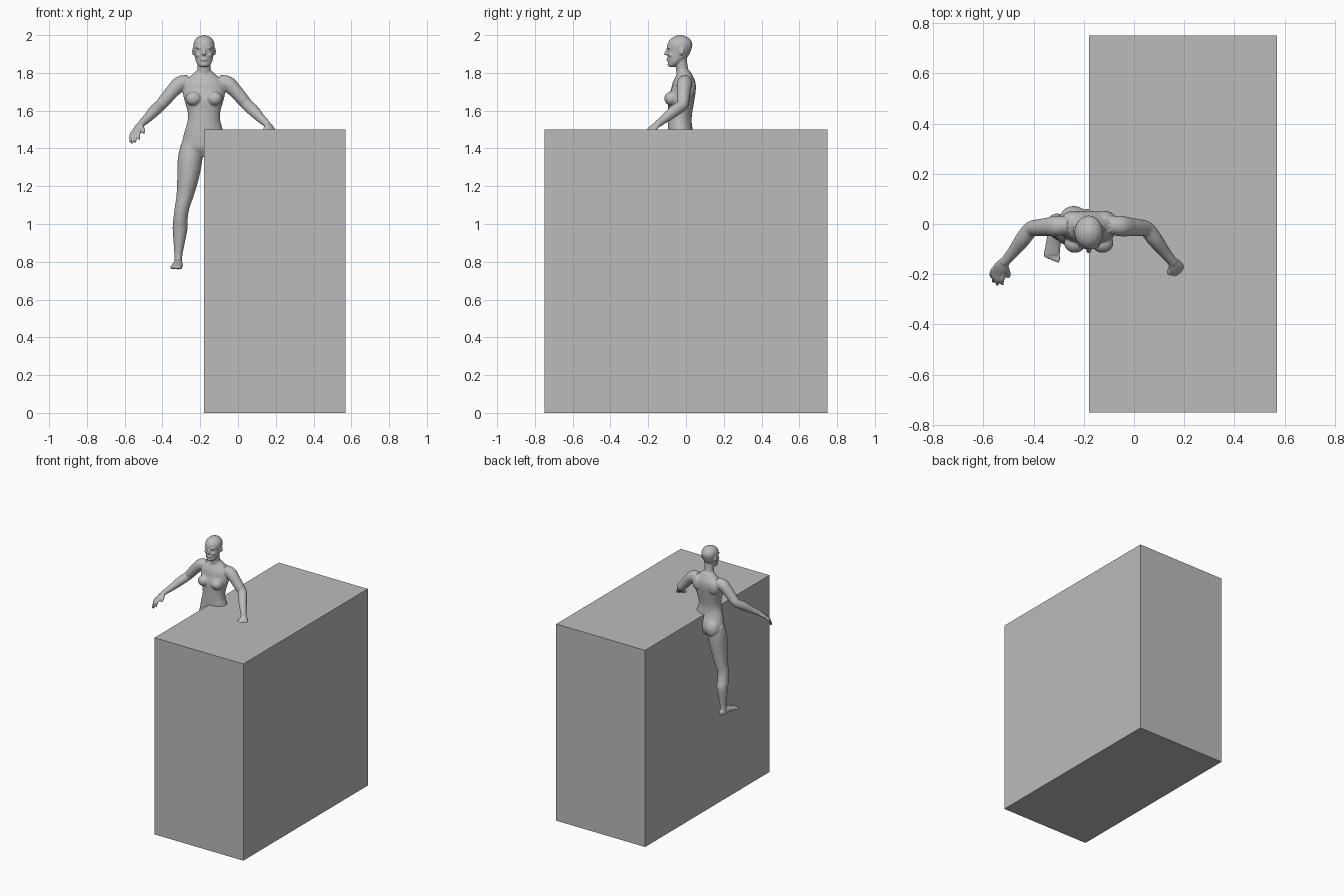
import bpy, bmesh, math
from mathutils import Vector, Matrix

if "Cube" in bpy.data.objects:
    bpy.data.objects.remove(bpy.data.objects["Cube"], do_unlink=True)

MIDLINE = -0.18          # x of the figure's plane of symmetry
RING, STEPS = 20, 4      # loft resolution
BOTH, CENTRE = (-1, 1), (1,)

grey = bpy.data.materials.new("plain grey")
grey.use_nodes = True
grey.diffuse_color = (0.5, 0.5, 0.5, 1)
grey.node_tree.nodes["Principled BSDF"].inputs["Base Color"].default_value = grey.diffuse_color


def make_object(name, bm):
    bmesh.ops.recalc_face_normals(bm, faces=bm.faces)
    mesh = bpy.data.meshes.new(name)
    bm.to_mesh(mesh)
    bm.free()
    mesh.materials.append(grey)
    obj = bpy.data.objects.new(name, mesh)
    bpy.context.collection.objects.link(obj)
    return obj


def smooth_rows(rows):
    """Catmull-Rom interpolation through rows of any length."""
    rows = [Vector(r) for r in rows]
    result = []
    for i in range(len(rows) - 1):
        b, c = rows[i], rows[i + 1]
        a, d = rows[max(i - 1, 0)], rows[min(i + 2, len(rows) - 1)]
        for k in range(STEPS):
            t = k / STEPS
            result.append(b + (c - a) * (t / 2)
                          + (a * 2 - b * 5 + c * 4 - d) * (t * t / 2)
                          + (b * 3 - a - c * 3 + d) * (t ** 3 / 2))
    return result + [rows[-1]]


def loft(bm, rows, across=(1, 0, 0), sides=BOTH, level=False):
    """Tube through (x, y, z, radius across, radius other way)."""
    path = smooth_rows(rows)
    points = [Vector(p[:3]) for p in path]
    for side in sides:
        rings = []
        for i, (p, row) in enumerate(zip(points, path)):
            t = points[min(i + 1, len(points) - 1)] - points[max(i - 1, 0)]
            t = Vector((0, 0, 1)) if level else t.normalized()
            u = Vector(across)
            u = (u - t * u.dot(t)).normalized()
            v = t.cross(u)
            ring = []
            for k in range(RING):
                a = math.tau * k / RING
                q = p + u * (math.cos(a) * row[3]) + v * (math.sin(a) * row[4])
                ring.append(bm.verts.new((q.x * side, q.y, q.z)))
            rings.append(ring)
        for low, high in zip(rings, rings[1:]):
            for k in range(RING):
                j = (k + 1) % RING
                bm.faces.new((low[k], low[j], high[j], high[k]))
        bm.faces.new(rings[0][::-1])
        bm.faces.new(rings[-1])


def limb(bm, rows, **options):
    """Round tube through (x, y, z, radius)."""
    loft(bm, [(*r, r[-1]) for r in rows], **options)


def blob(bm, centre, radii, sides=BOTH):
    for side in sides:
        x, y, z = centre
        place = Matrix.Translation((x * side, y, z)) @ Matrix.Diagonal((*radii, 1))
        bmesh.ops.create_uvsphere(bm, u_segments=20, v_segments=12, radius=1, matrix=place)


def stack(bm, rows):
    """Level sections on the midline: (z, half width, y centre, half depth)."""
    loft(bm, [(0, y, z, w, d) for z, w, y, d in rows], sides=CENTRE, level=True)


def build_torso(bm):
    stack(bm, [(1.355, .09, -.01, .05), (1.4, .123, -.015, .074), (1.45, .113, -.02, .075),
               (1.5, .1, -.03, .066), (1.55, .086, -.033, .063), (1.6, .088, -.03, .065),
               (1.66, .105, -.025, .07), (1.71, .114, -.014, .066), (1.75, .108, -.01, .06),
               (1.785, .07, -.008, .044), (1.81, .042, -.012, .034)])
    blob(bm, (.055, -.077, 1.664), (.043, .038, .038))    # breasts
    blob(bm, (.06, .022, 1.405), (.056, .05, .065))       # buttocks
    blob(bm, (.06, .015, 1.72), (.05, .038, .06))         # shoulder blades


def build_head(bm):
    stack(bm, [(1.78, .042, -.012, .036), (1.83, .035, -.022, .032), (1.88, .036, -.028, .032)])
    stack(bm, [(1.832, .02, -.077, .014), (1.845, .035, -.065, .03), (1.865, .045, -.053, .043),
               (1.89, .05, -.043, .056), (1.92, .054, -.036, .063), (1.945, .057, -.033, .067),
               (1.97, .051, -.031, .059), (1.989, .034, -.03, .039), (2, .008, -.03, .01)])
    blob(bm, (.056, -.022, 1.913), (.007, .013, .02))     # ears
    blob(bm, (.022, -.09, 1.932), (.02, .01, .006))       # brows
    blob(bm, (.021, -.085, 1.917), (.011, .009, .006))    # eyes
    blob(bm, (.027, -.078, 1.895), (.018, .017, .013))    # cheeks
    blob(bm, (0, -.096, 1.87), (.018, .008, .007), CENTRE)   # lips
    blob(bm, (0, -.088, 1.844), (.015, .01, .01), CENTRE)    # chin
    limb(bm, [(0, -.094, 1.93, .007), (0, -.104, 1.907, .009), (0, -.106, 1.895, .012)],
         sides=CENTRE)                                       # nose


def build_arm(bm):
    limb(bm, [(.08, -.005, 1.755, .034), (.125, -.008, 1.743, .041), (.165, -.012, 1.705, .037),
              (.2, -.015, 1.665, .034), (.23, -.02, 1.63, .031), (.262, -.06, 1.6, .031),
              (.3, -.11, 1.56, .024), (.338, -.155, 1.525, .018)])
    # palm, flat across the knuckles
    width = Vector((.8, .55, -.15)).normalized()
    knuckle = Vector((.36, -.193, 1.488))
    loft(bm, [(.33, -.145, 1.532, .019, .015), (.346, -.168, 1.513, .028, .014),
              (*knuckle, .032, .011)], across=width)
    # index, middle, ring and little finger
    tips = [(.343, -.24, 1.448), (.364, -.243, 1.432), (.38, -.23, 1.426), (.388, -.209, 1.43)]
    for i, tip in enumerate(tips):
        root = knuckle + width * (.016 * (i - 1.5))
        bend = (root + Vector(tip)) / 2 + Vector((.004, -.004, .006))
        limb(bm, [(*root, .01), (*bend, .0085), (*tip, .006)])
    limb(bm, [(.334, -.165, 1.518, .012), (.322, -.19, 1.5, .01), (.319, -.213, 1.482, .007)])


def build_leg(bm):
    loft(bm, [(.065, -.01, 1.42, .058, .068), (.072, -.015, 1.36, .065, .07),
              (.078, -.018, 1.3, .063, .068), (.086, -.02, 1.23, .056, .061),
              (.1, -.02, 1.15, .046, .051), (.117, -.022, 1.08, .039, .043),
              (.125, -.012, 1.02, .038, .042), (.127, 0, .97, .039, .042),
              (.132, .002, .89, .028, .032), (.136, .002, .83, .021, .025),
              (.137, 0, .785, .021, .028)], level=True)
    # foot from heel to ball
    loft(bm, [(.134, .034, .782, .012, .014), (.135, .015, .783, .021, .023),
              (.137, -.03, .787, .025, .027), (.142, -.08, .779, .03, .018),
              (.146, -.122, .772, .031, .011)])
    for i in range(5):
        blob(bm, (.122 + .0125 * i, -.137 + .005 * i, .77), (.0075, .019, .009))


# Block the figure straddles
bm = bmesh.new()
bmesh.ops.create_cube(bm, size=1, matrix=Matrix.Translation((.195, 0, .75))
                      @ Matrix.Diagonal((.75, 1.5, 1.5, 1)))
make_object("block", bm)

# Figure: the parts are fused into one smooth skin
bm = bmesh.new()
for build in (build_torso, build_head, build_arm, build_leg):
    build(bm)
figure = make_object("figure", bm)
figure.location.x = MIDLINE
skin = figure.modifiers.new("fuse", 'REMESH')
skin.mode = 'VOXEL'
skin.voxel_size = .004
skin.use_smooth_shade = True
soften = figure.modifiers.new("soften", 'SMOOTH')
soften.factor = .5
soften.iterations = 5
